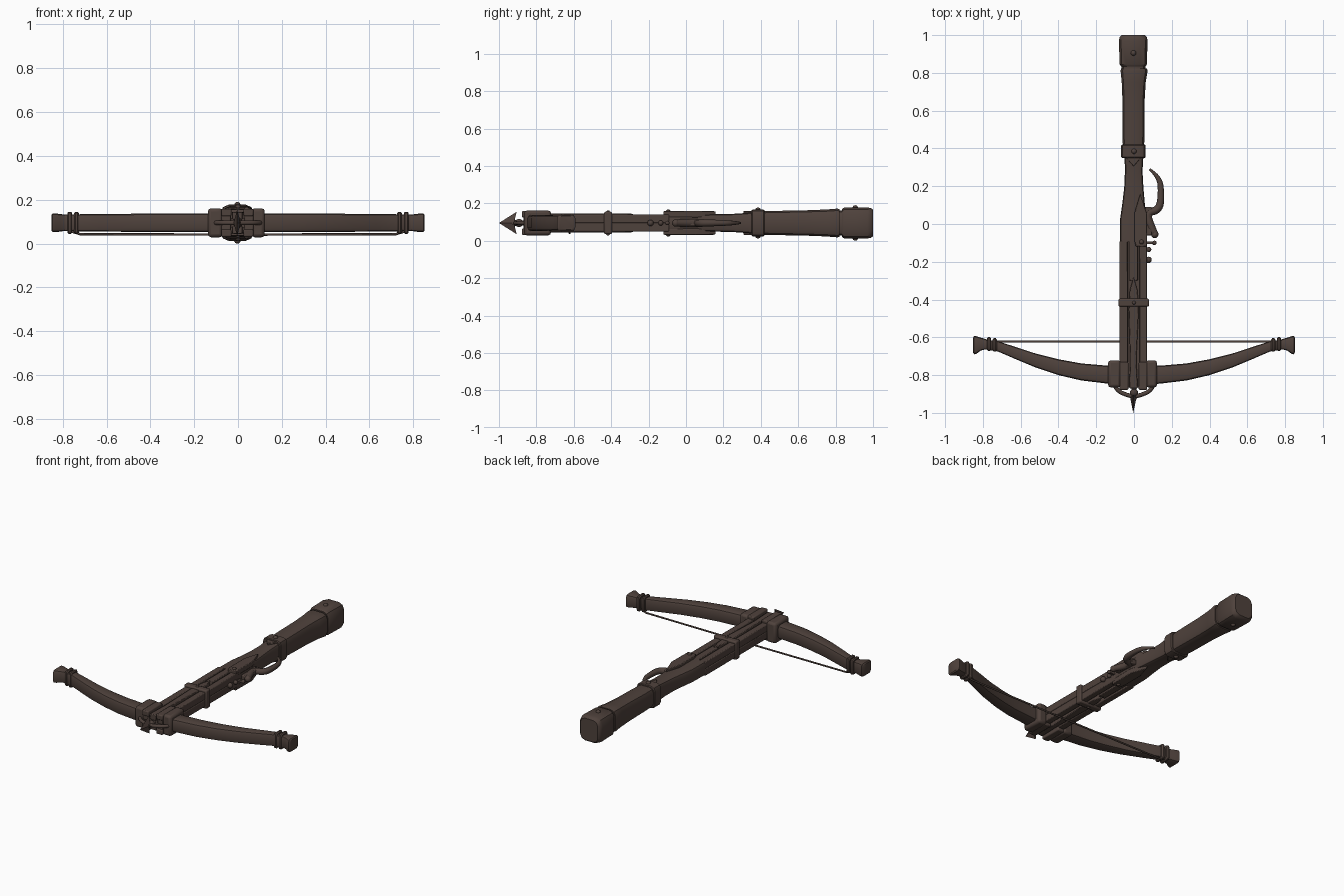
import bpy, bmesh, math
from mathutils import Vector

if "Cube" in bpy.data.objects:
    bpy.data.objects.remove(bpy.data.objects["Cube"])

ZC = 0.095  # height of the symmetry plane
mat = bpy.data.materials.new("dark brown wood")
mat.diffuse_color = (0.078, 0.054, 0.045, 1)
mat.use_nodes = True
mat.node_tree.nodes["Principled BSDF"].inputs["Base Color"].default_value = mat.diffuse_color


def finish(name, bm, bevel=0.0):
    bmesh.ops.recalc_face_normals(bm, faces=bm.faces)
    me = bpy.data.meshes.new(name)
    bm.to_mesh(me)
    bm.free()
    me.materials.append(mat)
    ob = bpy.data.objects.new(name, me)
    bpy.context.collection.objects.link(ob)
    if bevel:
        m = ob.modifiers.new("bevel", 'BEVEL')
        m.width = bevel
        m.segments = 2
        m.limit_method = 'ANGLE'
    return ob


def loft(name, secs, along='y', c=0.25):
    """Chamfered rectangles (position, u0, u1, half height) joined along an axis."""
    bm = bmesh.new()
    rings = []
    for p, u0, u1, h in secs:
        k = c * min(u1 - u0, 2 * h)
        pts = [(u0 + k, -h), (u1 - k, -h), (u1 - k * .3, -h + k * .3), (u1, -h + k),
               (u1, h - k), (u1 - k * .3, h - k * .3), (u1 - k, h), (u0 + k, h),
               (u0 + k * .3, h - k * .3), (u0, h - k), (u0, -h + k), (u0 + k * .3, -h + k * .3)]
        rings.append([bm.verts.new((u, p, ZC + v) if along == 'y' else (p, u, ZC + v)) for u, v in pts])
    for a, b in zip(rings, rings[1:]):
        for i in range(12):
            j = (i + 1) % 12
            bm.faces.new((a[i], a[j], b[j], b[i]))
    bm.faces.new(rings[0])
    bm.faces.new(rings[-1])
    return finish(name, bm)


def box(name, x0, x1, y0, y1, z0, z1, bevel=0.008):
    bm = bmesh.new()
    bmesh.ops.create_cube(bm, size=1)
    for v in bm.verts:
        v.co = Vector(((x0 + x1) / 2 + v.co.x * (x1 - x0), (y0 + y1) / 2 + v.co.y * (y1 - y0),
                       (z0 + z1) / 2 + v.co.z * (z1 - z0)))
    return finish(name, bm, bevel)


def plate(name, outline, z0, z1, bevel=0.004):
    """Outline in the xy plane pulled up from z0 to z1."""
    bm = bmesh.new()
    f = bm.faces.new([bm.verts.new((x, y, z0)) for x, y in outline])
    r = bmesh.ops.extrude_face_region(bm, geom=[f])
    for v in r['geom']:
        if isinstance(v, bmesh.types.BMVert):
            v.co.z = z1
    return finish(name, bm, bevel)


def tube(name, pts, r, flat=False):
    """Bent rod; each point is (x, y, z, radius factor)."""
    cu = bpy.data.curves.new(name, 'CURVE')
    cu.dimensions = '3D'
    cu.bevel_depth = r
    cu.bevel_resolution = 2
    cu.use_fill_caps = True
    cu.materials.append(mat)
    sp = cu.splines.new('POLY' if flat else 'NURBS')
    sp.points.add(len(pts) - 1)
    for p, (x, y, z, k) in zip(sp.points, pts):
        p.co = (x, y, z, 1)
        p.radius = k
    if not flat:
        sp.use_endpoint_u = True
        sp.order_u = 3
    ob = bpy.data.objects.new(name, cu)
    bpy.context.collection.objects.link(ob)
    return ob


def stud(name, x, y, z, r):
    bm = bmesh.new()
    bmesh.ops.create_uvsphere(bm, u_segments=12, v_segments=8, radius=r)
    bmesh.ops.translate(bm, vec=(x, y, z), verts=bm.verts)
    return finish(name, bm)


# butt cap, grip and collar
loft("butt_cap", [(0.835, -.068, .062, .075), (0.845, -.076, .068, .082), (0.97, -.08, .072, .083),
                  (0.99, -.076, .068, .079), (1.0, -.066, .058, .07)])
loft("butt_neck", [(0.80, -.065, .06, .066), (0.84, -.065, .06, .068)])
loft("grip", [(0.38, -.058, .053, .062), (0.50, -.062, .056, .065), (0.65, -.061, .056, .068),
              (0.75, -.065, .062, .072), (0.81, -.071, .072, .077), (0.822, -.069, .069, .074)])
loft("collar", [(0.35, -.064, .058, .067), (0.355, -.068, .062, .071),
                (0.415, -.068, .062, .071), (0.42, -.064, .058, .067)], c=.2)

# stock: slim waist, shoulders, then a core between the rails
loft("stock", [(0.36, -.05, .05, .057), (0.28, -.048, .045, .05), (0.19, -.052, .05, .047),
               (0.10, -.063, .058, .046), (0.03, -.073, .068, .046), (-0.095, -.075, .068, .046)], c=.18)
box("stock_core", -.06, .055, -.865, -.09, ZC - .022, ZC + .022, 0)
for side, x0, x1 in (("left", -.076, -.033), ("right", .03, .07)):
    for lvl, s in (("upper", 1), ("lower", -1)):
        z = sorted((ZC, ZC + s * .046))
        box(f"{side}_{lvl}_rail", x0, x1, -.87, -.09, z[0], z[1], .005)
box("band", -.082, .08, -.438, -.395, ZC - .06, ZC + .06)

for lvl, s in (("upper", 1), ("lower", -1)):
    z = lambda a, b: sorted((ZC + s * a, ZC + s * b))
    # pointed lock plate, collar point, centre spine and front clamps
    plate(lvl + "_lock_plate", [(.01, -.12), (.068, -.12), (.07, .05), (.033, .16), (.003, .06), (.003, -.09)],
          *z(.03, .063))
    plate(lvl + "_collar_point", [(-.045, .355), (.04, .355), (-.002, .305)], *z(.03, .064))
    box(lvl + "_tiller_bar", -.025, .02, -.30, -.085, *z(.015, .046), .004)
    plate(lvl + "_spine", [(-.025, -.87), (.02, -.87), (.012, -.72), (.025, -.45), (.018, -.35), (-.002, -.28),
                           (-.022, -.35), (-.028, -.45), (-.02, -.72)], *z(.015, .05))
    for side, x0, x1 in (("left", -.076, -.03), ("right", .025, .07)):
        box(f"{side}_{lvl}_rail_shoe", x0, x1, -.878, -.73, *z(.03, .064), .006)
    # studs
    stud(lvl + "_cap_stud", -.003, .905, ZC + s * .08, .015)
    stud(lvl + "_collar_stud", 0, .385, ZC + s * .068, .015)
    stud(lvl + "_lock_stud", .04, -.095, ZC + s * .06, .013)
    stud(lvl + "_band_stud", 0, -.417, ZC + s * .058, .01)

# bow: limb, binding rings, flared tip and clamp on both sides
for side, s in (("left", -1), ("right", 1)):
    def limb(name, secs, c):
        ob = loft(name, [(s * p, a, b, h) for p, a, b, h in secs], 'x', c)
    limb(side + "_limb", [(.05, -.852, -.752, .043), (.14, -.845, -.75, .043), (.28, -.828, -.738, .043),
                          (.40, -.80, -.716, .042), (.52, -.76, -.686, .041), (.63, -.714, -.65, .04),
                          (.72, -.675, -.621, .039), (.80, -.662, -.61, .038)], .2)
    for i, x in enumerate((.737, .768)):
        limb(f"{side}_binding_{i + 1}", [(x - .011, -.668 + i * .004, -.612 + i * .006, .045),
                                         (x - .005, -.676 + i * .004, -.604 + i * .006, .05),
                                         (x + .005, -.676 + i * .004, -.604 + i * .006, .05),
                                         (x + .011, -.668 + i * .004, -.612 + i * .006, .045)], .2)
    limb(side + "_tip", [(.782, -.663, -.61, .036), (.81, -.67, -.602, .04), (.835, -.687, -.594, .043),
                         (.846, -.69, -.592, .042), (.852, -.68, -.602, .036)], .2)
    cx = (-.137, -.07) if s < 0 else (.062, .122)
    box(side + "_clamp", cx[0], cx[1], -.865, -.722, ZC - .066, ZC + .066, .014)
    # curved braces behind the bolt head
    tube(side + "_brace", [(s * .1, -.86, ZC, 1), (s * .085, -.885, ZC, 1), (s * .04, -.905, ZC, 1),
                           (0, -.915, ZC, 1)], .011)
tube("bowstring", [(-.77, -.625, .058, 1), (-.72, -.622, .043, 1), (0, -.622, .041, 1),
                   (.72, -.622, .043, 1), (.77, -.625, .058, 1)], .0055, True)

# bolt with a barbed blade head
tube("bolt_shaft", [(0, -.3, ZC, 1), (0, -.93, ZC, 1)], .014, True)
stud("bolt_socket", 0, -.893, ZC, .022)
bm = bmesh.new()
rim = [bm.verts.new((-.004, y, ZC + z)) for y, z in
       ((-1, 0), (-.905, .06), (-.918, .02), (-.90, .01), (-.90, -.01), (-.918, -.02), (-.905, -.06))]
for x in (-.02, .013):
    mid = bm.verts.new((x, -.92, ZC))
    for i in range(7):
        bm.faces.new((rim[i], rim[(i + 1) % 7], mid))
finish("bolt_head", bm)

# trigger lever on the right side, with its pivot and small studs
tr = tube("trigger_lever", [(.115, -.06, ZC, .9), (.09, -.02, ZC, 1.2), (.065, .06, ZC, 1.1), (.135, .075, ZC, 1.1),
                            (.145, .16, ZC, .9), (.135, .25, ZC, .7), (.082, .29, ZC, .3)], .019)
box("trigger_pivot", .055, .095, -.06, .09, ZC - .016, ZC + .016, .006)
stud("trigger_end", .11, -.055, ZC, .02)
for i, (x, y, r) in enumerate(((.108, -.1, .012), (.078, -.135, .014), (.077, -.19, .017))):
    stud(f"side_stud_{i + 1}", x, y, ZC, r)
box("side_stud_pin", .06, .11, -.107, -.093, ZC - .007, ZC + .007, 0)

# smooth shading that keeps hard edges
bpy.ops.object.select_all(action='DESELECT')
for ob in bpy.data.objects:
    if ob.type == 'MESH':
        ob.select_set(True)
        bpy.context.view_layer.objects.active = ob
bpy.ops.object.shade_smooth_by_angle(angle=math.radians(35))
